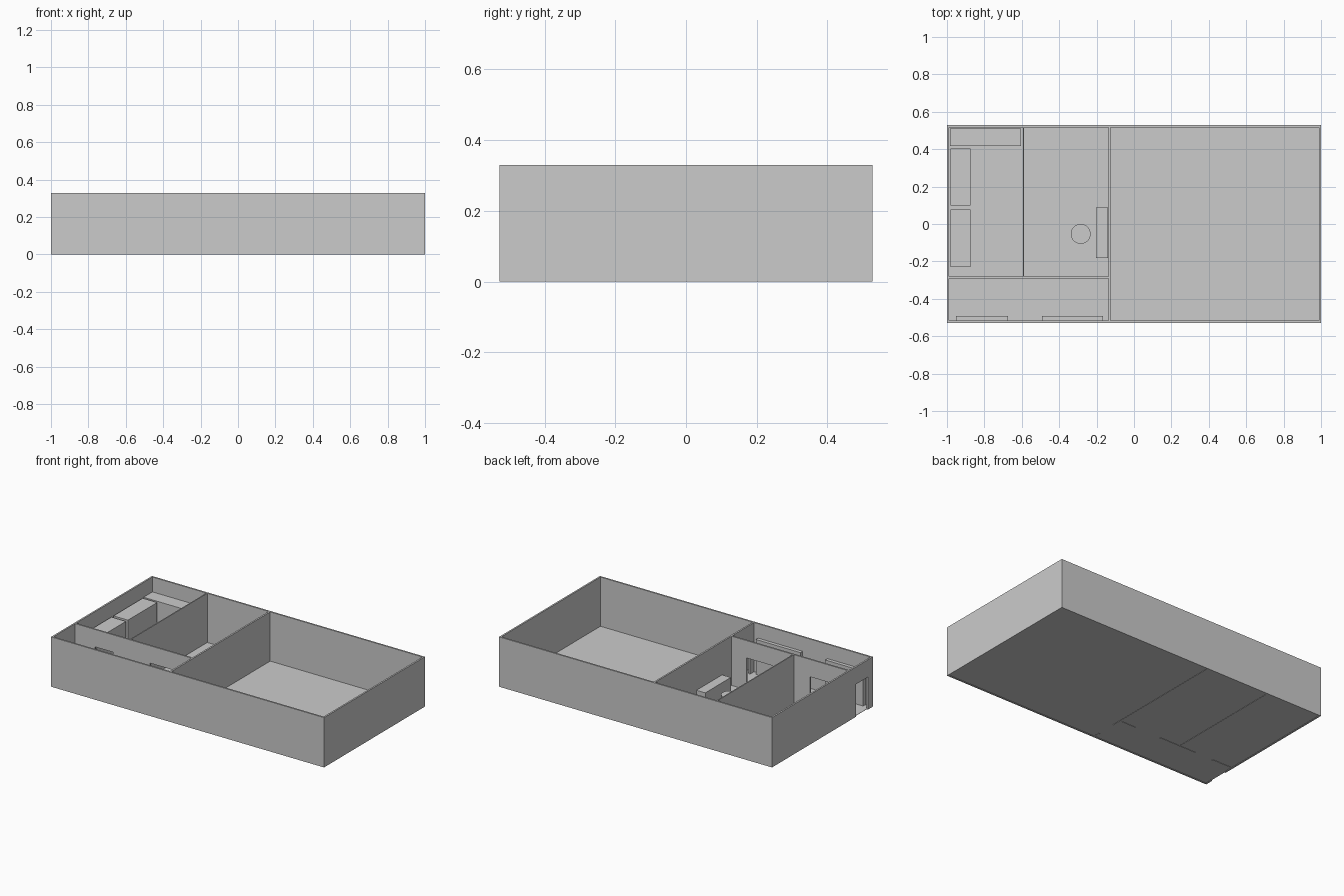
import bpy, bmesh

if "Cube" in bpy.data.objects:
    bpy.data.objects.remove(bpy.data.objects["Cube"])

H = 0.33        # wall height
T = 0.011       # wall thickness
X, Y = 1.0, 0.528
DOOR_H = 0.215
CABINET_H = 0.235


def finish(name, bm):
    bmesh.ops.recalc_face_normals(bm, faces=bm.faces)
    me = bpy.data.meshes.new(name)
    bm.to_mesh(me)
    bm.free()
    ob = bpy.data.objects.new(name, me)
    bpy.context.collection.objects.link(ob)
    return ob


def box(name, x0, x1, y0, y1, z0, z1):
    bm = bmesh.new()
    bmesh.ops.create_cube(bm, size=1)
    for v in bm.verts:
        v.co = ((x0 + x1) / 2 + v.co.x * (x1 - x0),
                (y0 + y1) / 2 + v.co.y * (y1 - y0),
                (z0 + z1) / 2 + v.co.z * (z1 - z0))
    return finish(name, bm)


def wall(name, axis, a, b, p, t=T, doors=()):
    """Wall running a..b along axis, spanning p..p+t across it, notched by doors."""
    outline = [(a, H), (a, 0)]
    for d0, d1 in doors:
        outline += [(d0, 0), (d0, DOOR_H), (d1, DOOR_H), (d1, 0)]
    outline += [(b, 0), (b, H)]
    bm = bmesh.new()
    verts = [bm.verts.new((s, p, z) if axis == 'x' else (p, s, z)) for s, z in outline]
    face = bm.faces.new(verts)
    ext = bmesh.ops.extrude_face_region(bm, geom=[face], use_keep_orig=True)
    move = (0, t, 0) if axis == 'x' else (t, 0, 0)
    bmesh.ops.translate(bm, vec=move,
                        verts=[g for g in ext['geom'] if isinstance(g, bmesh.types.BMVert)])
    return finish(name, bm)


# floor
box("floor", -X + T / 2, X - T / 2, -Y + T / 2, Y - T / 2, 0.002, 0.004)

# outer walls
hall_door = [(-0.475, -0.35)]
wall("front_wall", 'x', -X, X, -Y)
wall("back_wall", 'x', -X, X, Y - T)
wall("left_wall", 'y', -Y + T, Y - T, -X, doors=hall_door)
wall("right_wall", 'y', -Y + T, Y - T, X - T)

# inner partitions
wall("main_partition", 'y', -Y + T, Y - T, -0.137, doors=hall_door)
wall("hall_partition", 'x', -X + T, -0.137, -0.291,
     doors=[(-0.843, -0.711), (-0.44, -0.248)])
wall("room_partition", 'y', -0.28, Y - T, -0.594, t=0.007)

# tall cabinets in the left room and along the hall
for name, x0, x1, y0, y1 in (
        ("back_cabinet", -0.985, -0.603, 0.418, 0.511),
        ("side_cabinet_a", -0.981, -0.875, 0.098, 0.404),
        ("side_cabinet_b", -0.981, -0.875, -0.229, 0.077),
        ("hall_cabinet_a", -0.953, -0.675, -0.516, -0.493),
        ("hall_cabinet_b", -0.493, -0.167, -0.516, -0.493)):
    box(name, x0, x1, y0, y1, 0.004, CABINET_H)

# desk and round stool
box("desk", -0.202, -0.138, -0.181, 0.087, 0.004, 0.112)
bpy.ops.mesh.primitive_cylinder_add(vertices=32, radius=0.053, depth=0.066,
                                    location=(-0.285, -0.053, 0.037))
stool = bpy.context.object
stool.name = "stool"
bpy.ops.object.shade_smooth_by_angle()
